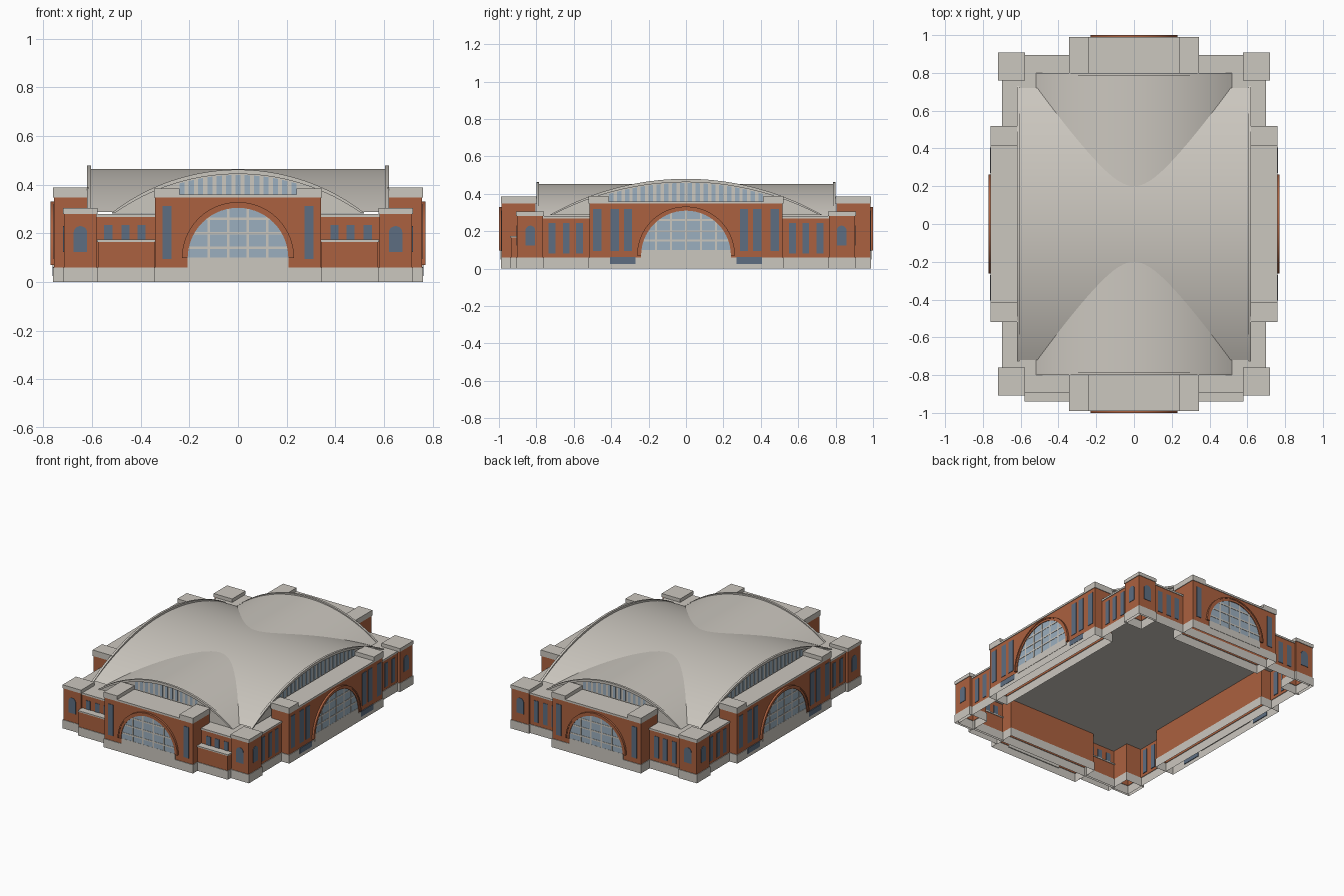
import bpy, bmesh, math

if "Cube" in bpy.data.objects:
    bpy.data.objects.remove(bpy.data.objects["Cube"])

def material(name, col):
    m = bpy.data.materials.new(name)
    m.diffuse_color = (*col, 1)
    m.use_nodes = True
    m.node_tree.nodes["Principled BSDF"].inputs["Base Color"].default_value = m.diffuse_color
    return m

STONE = material("pale_stone", (0.60, 0.57, 0.52))
BRICK = material("red_brick", (0.41, 0.12, 0.05))
GLASS = material("light_glass", (0.33, 0.43, 0.52))
DARK = material("dark_glass", (0.11, 0.155, 0.22))
SIDES = ("front", "back", "right", "left")

def place(side, u, d, z):
    """u runs along the wall, d points outward from the centre."""
    return {"front": (u, -d, z), "back": (u, d, z),
            "right": (d, u, z), "left": (-d, u, z)}[side]

def finish(name, bm, mats, smooth=False):
    me = bpy.data.meshes.new(name)
    bm.to_mesh(me)
    bm.free()
    for m in mats:
        me.materials.append(m)
    ob = bpy.data.objects.new(name, me)
    bpy.context.collection.objects.link(ob)
    if smooth:
        bpy.ops.object.select_all(action='DESELECT')
        ob.select_set(True)
        bpy.context.view_layer.objects.active = ob
        bpy.ops.object.shade_smooth_by_angle(angle=math.radians(30))
    return ob

def prism(name, side, outline, d0, d1, mat, smooth=False):
    """Extrude a (u, z) outline along the outward direction."""
    bm = bmesh.new()
    a = [bm.verts.new(place(side, u, d0, z)) for u, z in outline]
    b = [bm.verts.new(place(side, u, d1, z)) for u, z in outline]
    n = len(a)
    bm.faces.new(a)
    bm.faces.new(b[::-1])
    for i in range(n):
        j = (i + 1) % n
        bm.faces.new((a[i], b[i], b[j], a[j]))
    bmesh.ops.recalc_face_normals(bm, faces=bm.faces)
    return finish(name, bm, [mat], smooth)

def rect(u, w, z0, z1):
    return [(u - w / 2, z0), (u + w / 2, z0), (u + w / 2, z1), (u - w / 2, z1)]

def half_circle(r, cz, n=28, u=0):
    return [(u + r * math.cos(math.pi * i / n), cz + r * math.sin(math.pi * i / n))
            for i in range(n + 1)]

def box(name, x0, x1, y0, y1, z0, z1, mat):
    return prism(name, "back", [(x0, z0), (x1, z0), (x1, z1), (x0, z1)], y0, y1, mat)

def block(name, x0, x1, y0, y1, top, cap):
    """Open-bottomed walls: stone base, slightly inset brick, stone cap."""
    bm = bmesh.new()
    rings = []
    for z, s in ((0, 0), (0.06, 0), (0.06, 0.004), (top, 0.004)):
        rings.append([bm.verts.new(p) for p in (
            (x0 + s, y0 + s, z), (x1 - s, y0 + s, z),
            (x1 - s, y1 - s, z), (x0 + s, y1 - s, z))])
    for k in range(3):
        for i in range(4):
            j = (i + 1) % 4
            f = bm.faces.new((rings[k][i], rings[k][j], rings[k + 1][j], rings[k + 1][i]))
            f.material_index = 1 if k == 2 else 0
    finish(name + "_walls", bm, [STONE, BRICK])
    box(name + "_cap", x0, x1, y0, y1, top, cap, STONE)

# Main hall, corner pavilions and low front annexes
block("main_hall", -0.70, 0.70, -0.895, 0.895, 0.268, 0.28)
for sx in (-1, 1):
    xs = sorted((sx * 0.577, sx * 0.72))
    for sy in (-1, 1):
        block("corner_pavilion", *xs, *sorted((sy * 0.76, sy * 0.908)), 0.28, 0.304)
    block("front_annex", *sorted((sx * 0.34, sx * 0.58)), -0.94, -0.88, 0.165, 0.174)

# Projecting bays with raised end caps
for s in (-1, 1):
    ys = sorted((s * 0.80, s * 0.99))
    block("end_bay", -0.345, 0.345, *ys, 0.347, 0.36)
    xs = sorted((s * 0.615, s * 0.76))
    block("side_bay", *xs, -0.52, 0.52, 0.347, 0.36)
    for t in (-1, 1):
        box("end_bay_raised_cap", *sorted((t * 0.24, t * 0.345)), *ys, 0.355, 0.385, STONE)
        box("side_bay_raised_cap", *xs, *sorted((t * 0.415, t * 0.52)), 0.355, 0.388, STONE)

# Crossing barrel vaults
def arc(a, z0, z1, n=40):
    h = z1 - z0
    r = (a * a + h * h) / (2 * h)
    t = math.asin(a / r)
    return [(r * math.sin(t * (2 * i / n - 1)), z1 - r + r * math.cos(t * (2 * i / n - 1)))
            for i in range(n + 1)]

def arc_height(u, a, z0, z1):
    h = z1 - z0
    r = (a * a + h * h) / (2 * h)
    return z1 - r + math.sqrt(r * r - u * u)

prism("wide_vault", "right", arc(0.72, 0.288, 0.465), -0.607, 0.607, STONE, True)
prism("long_vault", "back", arc(0.52, 0.282, 0.452), -0.79, 0.79, STONE, True)

# Vault rims and the slatted windows in the gables
def gable(side, a, z0, z1, d, half, count):
    upper = arc(a, z0, z1)
    lower = arc(a - 0.015, z0, z1 - 0.018)
    prism(side + "_vault_rim", side, upper + lower[::-1], d - 0.015, d, STONE, True)
    step = 2 * half / count
    for i in range(count):
        u = -half + (i + 0.5) * step
        w = step * 0.28
        top = [(v, arc_height(v, a, z0, z1) - 0.022) for v in (u + w, u - w)]
        prism(side + "_gable_window", side, [(u - w, 0.36), (u + w, 0.36)] + top,
              d - 0.016, d - 0.009, GLASS)

for side in ("front", "back"):
    gable(side, 0.52, 0.284, 0.462, 0.80, 0.25, 13)
for side in ("right", "left"):
    gable(side, 0.73, 0.286, 0.48, 0.62, 0.42, 20)

# Great arched windows
def great_window(side, d, cz, ro, ri, bars_u, bars_z):
    inner = half_circle(ri, cz)
    prism(side + "_arch_glass", side, inner, d - 0.006, d + 0.001, GLASS)
    prism(side + "_arch_surround", side, half_circle(ro, cz) + inner[::-1],
          d - 0.006, d + 0.006, BRICK, True)
    prism(side + "_arch_surround_outer", side, half_circle(ro, cz)
          + half_circle(ro - 0.008, cz)[::-1], d, d + 0.01, BRICK, True)
    prism(side + "_arch_sill", side, rect(0, 2 * ri, 0.05, 0.10), d - 0.006, d + 0.002, STONE)
    for u in bars_u:
        prism(side + "_mullion", side,
              rect(u, 0.010, 0.1, cz + math.sqrt(ri * ri - u * u)), d, d + 0.003, STONE)
    for z in bars_z:
        prism(side + "_transom", side,
              rect(0, 2 * math.sqrt(ri * ri - (z - cz) ** 2), z - 0.005, z + 0.005),
              d, d + 0.003, STONE)

for side in SIDES:
    if side in ("front", "back"):
        great_window(side, 0.99, 0.098, 0.231, 0.207, (-0.12, -0.04, 0.04, 0.12),
                     (0.14, 0.20, 0.26))
    else:
        great_window(side, 0.76, 0.07, 0.262, 0.24, (-0.16, -0.08, 0, 0.08, 0.16),
                     (0.15, 0.20, 0.26))

# Ordinary windows, mirrored on every side
def window(side, u, w, z0, z1, d, name):
    for s in (-1, 1):
        prism(f"{side}_{name}", side, rect(s * u, w, z0, z1), d - 0.009, d - 0.001, DARK)

def arched_window(side, u, w, z0, z1, d):
    for s in (-1, 1):
        pts = half_circle(w / 2, z1 - w / 2, 10, s * u)
        prism(side + "_pavilion_window", side,
              pts + [(s * u - w / 2, z0), (s * u + w / 2, z0)], d - 0.009, d - 0.001, DARK)

for side in SIDES:
    if side in ("front", "back"):
        window(side, 0.292, 0.038, 0.095, 0.312, 0.99, "bay_window")
        arched_window(side, 0.648, 0.056, 0.123, 0.23, 0.908)
        low = 0.172 if side == "front" else 0.085
        for u in (0.397, 0.463, 0.533):
            window(side, u, 0.034, low, 0.235, 0.895, "wing_window")
    else:
        for u in (0.31, 0.38, 0.475):
            window(side, u, 0.045, 0.095, 0.32, 0.76, "bay_window")
        for u in (0.57, 0.64, 0.717):
            window(side, u, 0.036, 0.08, 0.245, 0.70, "wing_window")
        arched_window(side, 0.832, 0.052, 0.123, 0.23, 0.72)
        # basement openings set in the stone base
        for s in (-1, 1):
            prism(side + "_basement_window", side, rect(s * 0.338, 0.135, 0.025, 0.062),
                  0.755, 0.762, DARK)
